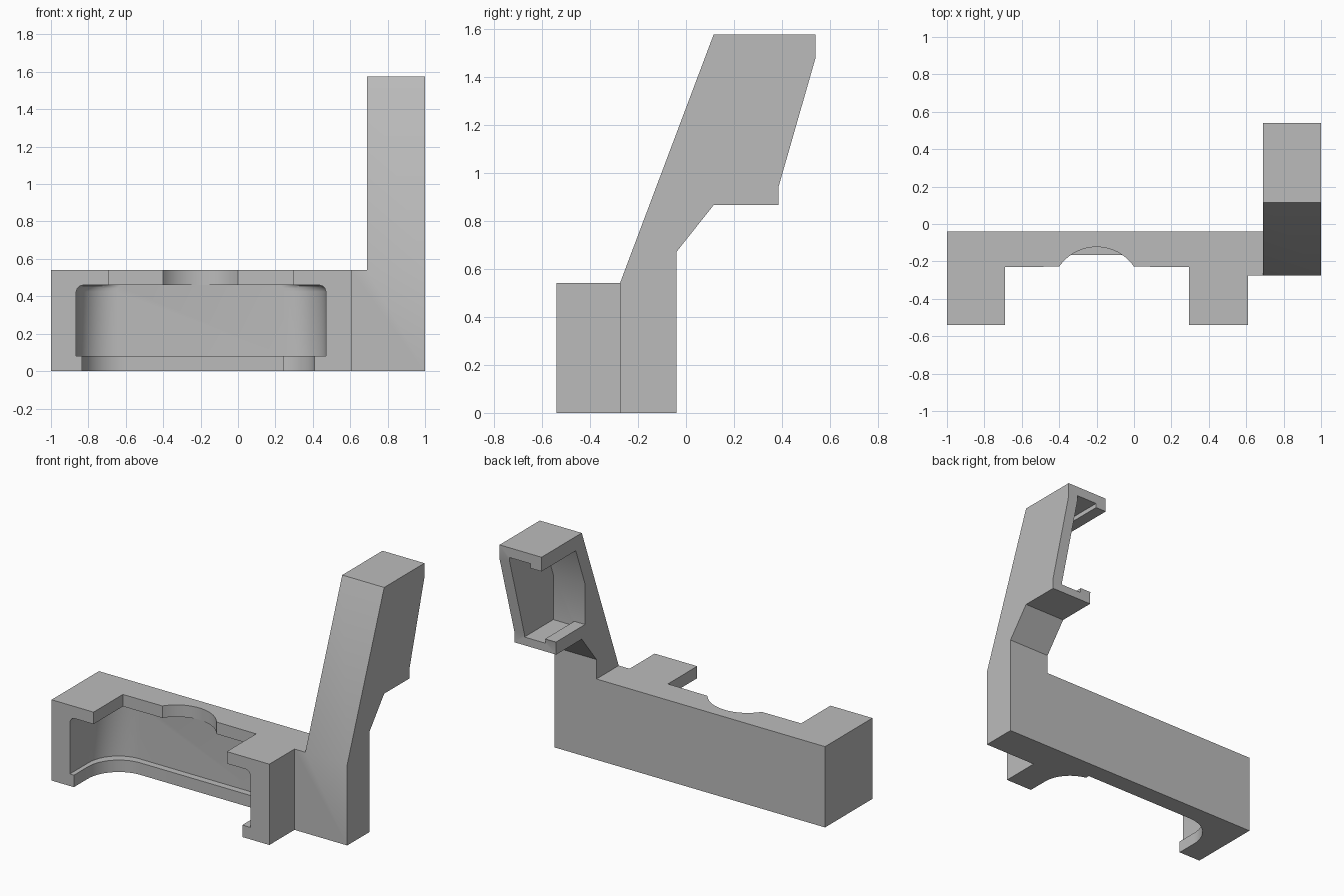
import bpy, bmesh, math
from mathutils import Vector

if "Cube" in bpy.data.objects:
    bpy.data.objects.remove(bpy.data.objects["Cube"])

grey = bpy.data.materials.new("plain grey")
grey.use_nodes = True
grey.diffuse_color = (0.5, 0.5, 0.5, 1)
grey.node_tree.nodes["Principled BSDF"].inputs["Base Color"].default_value = (0.5, 0.5, 0.5, 1)


def loft(name, rings):
    """Closed solid through rings with equal point counts."""
    bm = bmesh.new()
    loops = [[bm.verts.new(p) for p in ring] for ring in rings]
    n = len(loops[0])
    for a, b in zip(loops, loops[1:]):
        for i in range(n):
            j = (i + 1) % n
            bm.faces.new((a[i], a[j], b[j], b[i]))
    bm.faces.new(loops[0][::-1])
    bm.faces.new(loops[-1])
    bmesh.ops.recalc_face_normals(bm, faces=bm.faces)
    mesh = bpy.data.meshes.new(name)
    bm.to_mesh(mesh)
    bm.free()
    mesh.materials.append(grey)
    obj = bpy.data.objects.new(name, mesh)
    bpy.context.collection.objects.link(obj)
    return obj


def plan(name, pts, z0, z1):
    return loft(name, [[(x, y, z) for x, y in pts] for z in (z0, z1)])


def side(name, pts, x0, x1):
    return loft(name, [[(x, y, z) for y, z in pts] for x in (x0, x1)])


def arc(cx, cy, r, a0, a1, n=14):
    angles = [math.radians(a0 + (a1 - a0) * i / n) for i in range(n + 1)]
    return [(cx + r * math.cos(a), cy + r * math.sin(a)) for a in angles]


def combine(target, tool, operation):
    mod = target.modifiers.new(operation, 'BOOLEAN')
    mod.operation, mod.solver, mod.object = operation, 'EXACT', tool
    bpy.context.view_layer.update()
    mesh = bpy.data.meshes.new_from_object(
        target.evaluated_get(bpy.context.evaluated_depsgraph_get()))
    target.modifiers.clear()
    target.data = mesh
    bpy.data.objects.remove(tool)


# Main holder body and the leaning arm beside it
bracket = plan("phone_style_bracket", [(-1, -.54), (.61, -.54), (.61, -.275), (.8, -.275),
                                       (.8, -.04), (-1, -.04)], 0, .54)
bracket.name = "bracket"
arm = side("arm", [(-.275, 0), (-.275, .54), (.115, 1.575), (.54, 1.575), (.54, 1.48),
                   (.385, .94), (.385, .865), (.115, .865), (-.04, .67), (-.04, 0)], .69, 1)
combine(bracket, arm, 'UNION')

# Rounded cavity open to the front, with softened upper corners
FRONT = -.7
back = -.12
cavity = ([(-.865, FRONT)] + arc(-.645, back - .22, .22, 180, 90)
          + arc(.25, back - .22, .22, 90, 0) + [(.47, FRONT)])
mid = -.2
rings = []
for z, inset in ((.08, 0), (.425, 0), (.443, .006), (.455, .018), (.46, .036)):
    s = 1 - inset / .667
    rings.append([(mid + (x - mid) * s, y, z) for x, y in cavity])
combine(bracket, loft("cavity_cutter", rings), 'DIFFERENCE')

# Opening through the bottom plate, leaving a narrow ledge
opening = ([(-.835, FRONT)] + arc(-.605, -.395, .23, 180, 90)
           + [(.24, -.165)] + arc(.2, -.4, .21, 79, 0) + [(.41, FRONT)])
combine(bracket, plan("bottom_cutter", opening, -.1, .15), 'DIFFERENCE')

# Opening through the top plate with a finger notch
span = math.degrees(math.asin(.2 / .243))
notch = arc(-.2, -.366, .243, 90 + span, 90 - span, 20)
top = [(-.69, FRONT), (-.69, -.23)] + notch + [(.295, -.23), (.295, FRONT)]
combine(bracket, plan("top_cutter", top, .3, .7), 'DIFFERENCE')

# Pocket in the arm: open to the back and to the inner side, with small lips
for name, lo, hi, x0, x1 in (("side_window", .95, 1.48, .6, .78),
                             ("arm_pocket", .92, 1.51, .77, .925)):
    window = [(.7, lo), (.08, lo), (.08, 1.22), (.08 + (hi - 1.22) / 2.65, hi), (.7, hi)]
    combine(bracket, side(name, window, x0, x1), 'DIFFERENCE')

# Tidy flat regions and smooth only the curved walls
bm = bmesh.new()
bm.from_mesh(bracket.data)
bmesh.ops.remove_doubles(bm, verts=bm.verts, dist=1e-4)
bmesh.ops.dissolve_limit(bm, angle_limit=math.radians(.5), verts=bm.verts, edges=bm.edges)
bm.to_mesh(bracket.data)
bm.free()
bpy.ops.object.select_all(action='DESELECT')
bpy.context.view_layer.objects.active = bracket
bracket.select_set(True)
bpy.ops.object.shade_smooth_by_angle(angle=math.radians(30))
